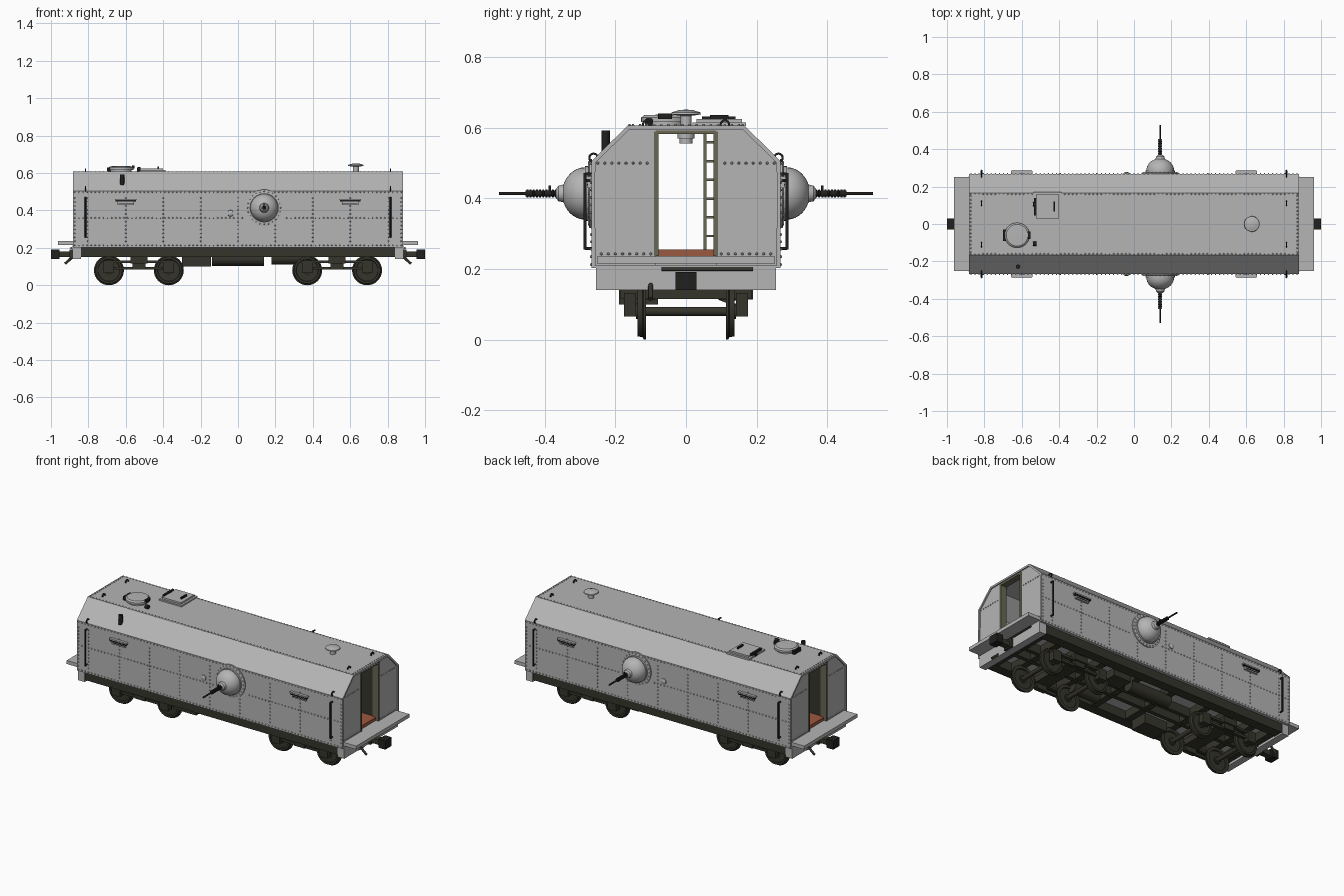
import bpy, bmesh, math
from mathutils import Vector, Matrix

if "Cube" in bpy.data.objects:
    bpy.data.objects.remove(bpy.data.objects["Cube"])


def colour(name, r, g, b):
    m = bpy.data.materials.new(name)
    m.diffuse_color = (r, g, b, 1)
    m.use_nodes = True
    m.node_tree.nodes["Principled BSDF"].inputs["Base Color"].default_value = m.diffuse_color
    return m


GREY = colour("armour grey", 0.46, 0.46, 0.46)
DARK = colour("chassis olive black", 0.036, 0.035, 0.025)
BLACK = colour("gun black", 0.014, 0.014, 0.013)
OLIVE = colour("door frame olive", 0.14, 0.135, 0.09)
BROWN = colour("floor brown", 0.32, 0.10, 0.05)


def finish(name, bm, mat, smooth=True):
    bmesh.ops.recalc_face_normals(bm, faces=bm.faces)
    me = bpy.data.meshes.new(name)
    bm.to_mesh(me)
    bm.free()
    me.materials.append(mat)
    if smooth:
        me.shade_smooth()
        me.set_sharp_from_angle(angle=math.radians(35))
    ob = bpy.data.objects.new(name, me)
    bpy.context.collection.objects.link(ob)
    return ob


def boxes(name, mat, *ranges):
    """One object from boxes given as (x0, x1, y0, y1, z0, z1)."""
    bm = bmesh.new()
    for x0, x1, y0, y1, z0, z1 in ranges:
        m = Matrix.Translation(((x0 + x1) / 2, (y0 + y1) / 2, (z0 + z1) / 2)) @ \
            Matrix.Diagonal((abs(x1 - x0), abs(y1 - y0), abs(z1 - z0), 1))
        bmesh.ops.create_cube(bm, size=1, matrix=m)
    return finish(name, bm, mat, False)


def prism(name, mat, pts, x0, x1, caps=True):
    """Extrude a y-z outline along x."""
    bm = bmesh.new()
    a, b = [[bm.verts.new((x, y, z)) for y, z in pts] for x in (x0, x1)]
    n = len(pts)
    for i in range(n):
        bm.faces.new((a[i], a[(i + 1) % n], b[(i + 1) % n], b[i]))
    if caps:
        bm.faces.new(a)
        bm.faces.new(b)
    return finish(name, bm, mat, False)


def lathe(name, mat, profile, origin, axis, seg=32):
    """Revolve (radius, distance) points about an axis."""
    bm = bmesh.new()
    q = Vector(axis).to_track_quat('Z', 'Y')
    rings = []
    for r, t in profile:
        count = 1 if r == 0 else seg
        rings.append([bm.verts.new(Vector(origin) + q @ Vector(
            (r * math.cos(2 * math.pi * i / seg), r * math.sin(2 * math.pi * i / seg), t)))
            for i in range(count)])
    for a, b in zip(rings, rings[1:]):
        for i in range(seg):
            j = (i + 1) % seg
            f = [a[i % len(a)], a[j % len(a)], b[j % len(b)], b[i % len(b)]]
            bm.faces.new(list(dict.fromkeys(f)))
    for ring in (rings[0], rings[-1]):
        if len(ring) > 1:
            bm.faces.new(ring)
    return finish(name, bm, mat)


def rod(name, mat, p0, p1, r, seg=12):
    d = Vector(p1) - Vector(p0)
    return lathe(name, mat, [(r, 0), (r, d.length)], p0, d, seg)


# Armoured shell: open tube with wall thickness
outline = [(-.268, .203), (.268, .203), (.268, .505), (.165, .607), (-.165, .607), (-.268, .505)]
shell = prism("armour_shell", GREY, outline, -.883, .883, caps=False)
sol = shell.modifiers.new("wall thickness", 'SOLIDIFY')
sol.thickness, sol.offset = .012, -1
boxes("interior_floor", BROWN, (-.86, .86, -.25, .25, .237, .255))

# Ends: walls around the doorway, platform, headstock and coupler
for s in (-1, 1):
    for t in (-1, 1):
        prism("end_wall", GREY, [(t * .258, .21), (t * .085, .21), (t * .085, .6),
                                 (t * .165, .6), (t * .258, .505)], s * .86, s * .876)
    boxes("door_lintel", GREY, (s * .86, s * .876, -.085, .085, .588, .6))
    boxes("door_frame", OLIVE, *[(s * .84, s * .879, t * .078, t * .09, .237, .59) for t in (-1, 1)],
          (s * .84, s * .879, -.085, .085, .582, .592))
    boxes("open_door_leaf", DARK, (s * .71, s * .855, s * .082, s * .092, .257, .58))
    boxes("end_platform", GREY, (s * .84, s * .962, -.252, .252, .215, .236))
    boxes("headstock", GREY, (s * .84, s * .884, -.255, .255, .14, .212))
    boxes("coupler", DARK, (s * .87, s * .96, -.018, .018, .15, .18),
          (s * .885, s * .9, -.03, .03, .142, .192))
    boxes("coupler_head", BLACK, (s * .955, s * 1, -.03, .03, .14, .192))
    rod("uncoupling_bar", DARK, (s * .892, -.07 * s, .199), (s * .892, .19 * s, .199), .005)
    rod("brake_hose", DARK, (s * .88, -.1 * s, .155), (s * .925, -.1 * s, .115), .007)

# Underframe: sills, cross members, tanks and equipment boxes
boxes("underframe_sills", DARK, *[(-.842, .842, t * a, t * b, .15, .206)
      for t in (-1, 1) for a, b in ((.19, .25), (.03, .055))])
boxes("cross_members", DARK, *[(x - .02, x + .02, -.2, .2, .155, .204)
      for x in (-.82, -.69, -.53, -.37, -.12, .12, .37, .53, .69, .82)])
boxes("equipment_boxes", DARK, (-.30, -.145, -.19, -.08, .1, .16), (.18, .3, .09, .19, .113, .16))
rod("air_tank", DARK, (-.14, .12, .14), (.14, .12, .14), .036, 24)
rod("brake_cylinder", DARK, (.18, -.1, .145), (.36, -.1, .145), .034, 24)

# Bogies with wheelsets
wheel = [(.022, -.012), (.022, -.004), (.058, -.004), (.06, -.012), (.08, -.012), (.08, -.005),
         (.073, -.002), (.071, .012), (.06, .012), (.058, .004), (.022, .004), (.022, .016)]
for c in (-.53, .53):
    boxes("bogie_bolster", DARK, (c - .045, c + .045, -.185, .185, .115, .152))
    for s in (-1, 1):
        boxes("bogie_side_frame", DARK, (c - .13, c + .13, s * .148, s * .165, .083, .098),
              (c - .19, c + .19, s * .148, s * .168, .118, .132),
              (c - .035, c + .035, s * .145, s * .175, .085, .13))
    for x in (c - .16, c + .16):
        rod("axle", DARK, (x, -.15, .08), (x, .15, .08), .013)
        for s in (-1, 1):
            lathe("wheel", DARK, wheel, (x, s * .125, .08), (0, s, 0))
            boxes("axle_box", DARK, (x - .028, x + .028, s * .142, s * .176, .066, .132))

# Side fittings, same on both flanks
dome = [(.098, 0), (.098, .008), (.078, .01), (.078, .02)] + \
       [(.074 * math.cos(a), .02 + .065 * math.sin(a)) for a in [math.radians(d) for d in range(0, 71, 10)]] + \
       [(.022, .095), (.014, .102), (0, .102)]
for s in (-1, 1):
    g = (.14, s * .266, .414)
    lathe("gun_ball_mount", GREY, dome, g, (0, s, 0))
    ribs = [(r, .1 + i * .009 + k) for i in range(10) for r, k in ((.011, 0), (.011, .005), (.008, .0055), (.008, .0085))]
    lathe("gun_jacket", BLACK, ribs, g, (0, s, 0), 12)
    rod("gun_muzzle", BLACK, (.14, s * .45, .414), (.14, s * .53, .414), .0048)
    boxes("gun_sight", BLACK, (.137, .143, s * .383, s * .389, .42, .436))
    lathe("pistol_port", GREY, [(.017, 0), (.016, .006), (.008, .01), (0, .01)], (-.04, s * .267, .385), (0, s, 0), 20)
    for x in (-.6, .6):
        w = x + math.copysign(.03, x)
        boxes("visor_hood", GREY, (x - .058, x + .058, s * .266, s * .284, .455, .462))
        boxes("visor_plate", GREY, (x - .045, x + .045, s * .266, s * .279, .43, .455))
        boxes("visor_slit", BLACK, (x - .055, x + .055, s * .27, s * .285, .447, .455),
              (x - .04, x + .04, s * .27, s * .281, .437, .441))
    for x in (-.815, .815):
        rod("side_handrail", BLACK, (x, s * .286, .255), (x, s * .286, .472), .0045)
        for z in (.258, .469):
            rod("handrail_bracket", BLACK, (x, s * .262, z), (x, s * .286, z), .0045)
        # small grab loops on the roof and at the shoulder
        for y, z in ((.11, .609), (.262, .515)):
            bm = bmesh.new()
            ring = [bm.verts.new((x + .003 * (k % 2 * 2 - 1), s * y + r * math.cos(a), z + r * math.sin(a)))
                    for a in [math.pi * 2 * i / 16 for i in range(16)]
                    for r, k in ((.015, 0), (.015, 1), (.009, 1), (.009, 0))]
            for i in range(16):
                for k in range(4):
                    bm.faces.new([ring[(4 * p + q) % 64] for p, q in
                                  ((i, k), (i + 1, k), (i + 1, (k + 1) % 4), (i, (k + 1) % 4))])
            finish("grab_loop", bm, BLACK)

# Roof: round hatch, square hatch, vent and stove pipe
lathe("round_hatch", GREY, [(.056, 0), (.056, .012), (.067, .012), (.067, .024), (.058, .031), (0, .033)],
      (-.625, -.06, .605), (0, 0, 1), 40)
boxes("round_hatch_hinge", BLACK, (-.70, -.682, -.09, -.03, .607, .63), (-.566, -.553, -.08, -.04, .625, .641))
for y in (-.105, .105):
    rod("hatch_hinge_roll", BLACK, (-.54, y, .618), (-.52, y, .618), .012, 16)
boxes("square_hatch_base", GREY, (-.538, -.388, .018, .17, .605, .615))
boxes("square_hatch_lid", GREY, (-.525, -.40, .03, .158, .615, .625))
boxes("square_hatch_fittings", BLACK, (-.534, -.522, .045, .14, .618, .632), (-.43, -.422, .068, .12, .625, .636))
lathe("roof_vent", GREY, [(.018, -.048), (.018, -.034), (.024, -.034), (.024, -.02), (.016, -.02), (.016, .03),
                          (.042, .034), (.04, .04), (.02, .046), (0, .048)], (.63, 0, .604), (0, 0, 1))
rod("stove_pipe", BLACK, (-.62, -.228, .535), (-.62, -.228, .593), .012, 16)

# Ladder below the square hatch
boxes("ladder", OLIVE, *[(-.42, -.405, y, y + .008, .255, .6) for y in (.05, .15)],
      *[(-.417, -.408, .05, .155, .29 + .053 * i, .297 + .053 * i) for i in range(6)])

# Rivets along the plate seams
spots = []
xs = [-.872 + i * 1.744 / 80 for i in range(81)]
seams = [-.872, -.805] + [-.6 + .2 * i for i in range(7)] + [.805, .872]
for s in (-1, 1):
    side = Vector((0, s, 0))
    for z in (.213, .36, .498):
        spots += [((x, s * .268, z), side) for x in xs if abs(x - .14) > .1 or z != .36]
    for x in seams:
        spots += [((x, s * .268, .235 + .021 * i), side) for i in range(12)]
    spots += [((x, s * .16, .607), Vector((0, 0, 1))) for x in xs]
    spots += [((.14 + .088 * math.cos(i * math.pi / 12), s * .274, .414 + .088 * math.sin(i * math.pi / 12)), side)
              for i in range(24)]
    spots += [((s * .872, -.15 + .02 * i, .607), Vector((0, 0, 1))) for i in range(16)]
    spots += [((s * .876, -.25 + .02 * i, .5), Vector((s, 0, 0))) for i in range(26) if abs(-.25 + .02 * i) > .095]
    spots += [((s * .876, -.24 + .02 * i, .243), Vector((s, 0, 0))) for i in range(25) if abs(-.24 + .02 * i) > .095]
bm = bmesh.new()
for p, n in spots:
    m = Matrix.Translation(Vector(p) + n * .002) @ n.to_track_quat('Z', 'Y').to_matrix().to_4x4()
    bmesh.ops.create_cone(bm, segments=6, radius1=.0042, radius2=.0022, depth=.004, cap_ends=True, matrix=m)
finish("rivets", bm, GREY, False)

# Body underside plate
boxes("belly_plate", GREY, (-.86, .86, -.257, .257, .204, .237))
